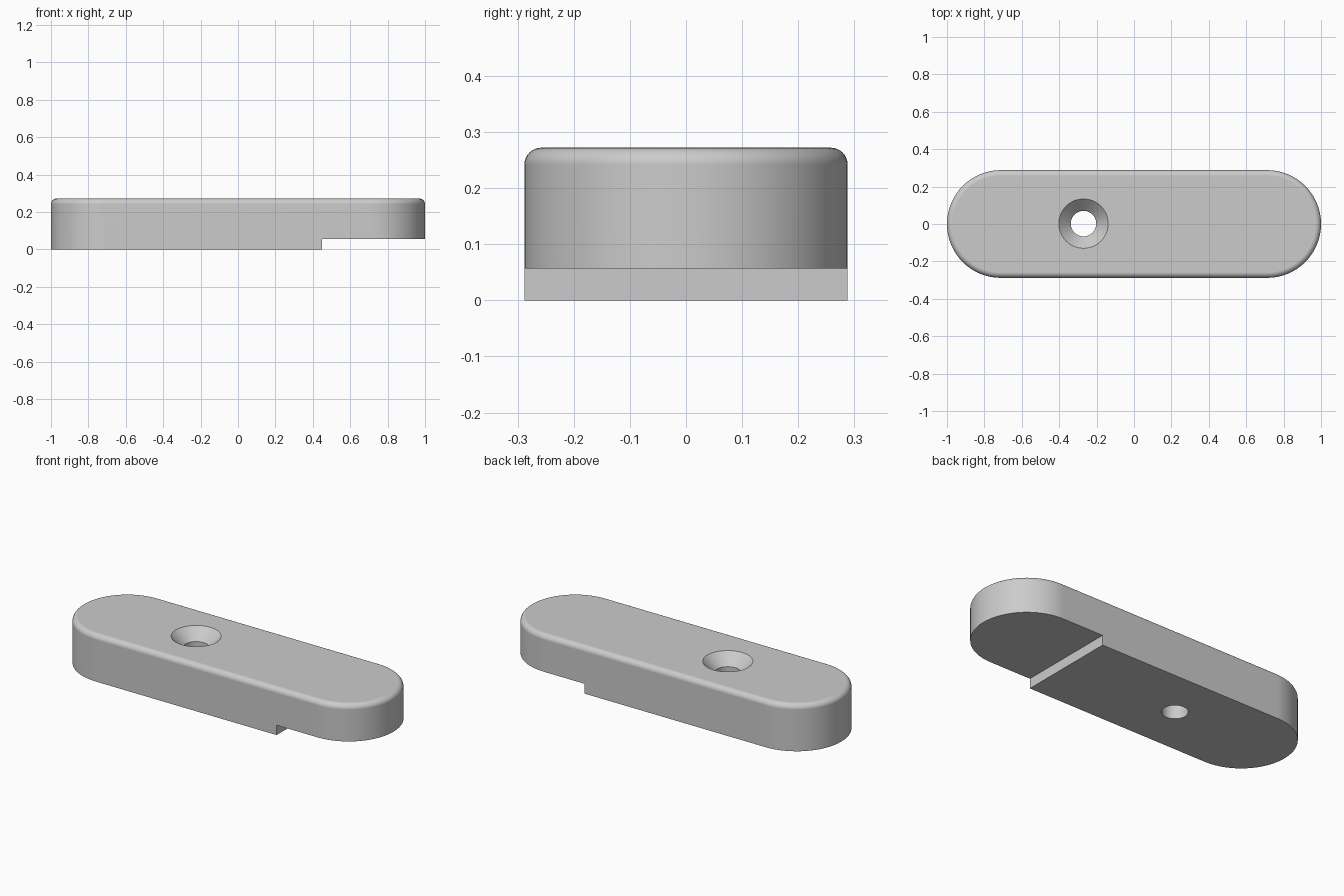
import bpy
import bmesh
import math

if "Cube" in bpy.data.objects:
    bpy.data.objects.remove(bpy.data.objects["Cube"])

HALF_L, HALF_W, HEIGHT, FILLET = 1.0, 0.288, 0.272, 0.03

grey = bpy.data.materials.new("plain grey")
grey.diffuse_color = (0.6, 0.6, 0.6, 1)
grey.use_nodes = True
grey.node_tree.nodes["Principled BSDF"].inputs["Base Color"].default_value = grey.diffuse_color


def stadium(radius, straight, z, cx=0.0, cy=0.0, n=32):
    """Ring of points: two half circles joined by straight sides."""
    pts = []
    for side, start in ((1, -math.pi / 2), (-1, math.pi / 2)):
        for i in range(n + 1):
            a = start + math.pi * i / n
            pts.append((cx + side * straight + radius * math.cos(a),
                        cy + radius * math.sin(a), z))
    return pts


def loft(name, rings):
    """Closed solid through a stack of rings, bottom to top."""
    bm = bmesh.new()
    loops = [[bm.verts.new(p) for p in ring] for ring in rings]
    for low, high in zip(loops, loops[1:]):
        for i in range(len(low)):
            j = (i + 1) % len(low)
            bm.faces.new((low[i], low[j], high[j], high[i]))
    bm.faces.new(loops[0][::-1])
    bm.faces.new(loops[-1])
    bmesh.ops.remove_doubles(bm, verts=bm.verts, dist=1e-5)
    bmesh.ops.recalc_face_normals(bm, faces=bm.faces)
    mesh = bpy.data.meshes.new(name)
    bm.to_mesh(mesh)
    bm.free()
    mesh.materials.append(grey)
    ob = bpy.data.objects.new(name, mesh)
    bpy.context.collection.objects.link(ob)
    return ob


# Round-ended bar with a filleted top edge
straight = HALF_L - HALF_W
rings = [stadium(HALF_W, straight, 0)]
for k in range(9):
    a = math.pi / 2 * k / 8
    rings.append(stadium(HALF_W - FILLET * (1 - math.cos(a)), straight,
                         HEIGHT - FILLET * (1 - math.sin(a))))
bar = loft("bar", rings)

# Countersunk screw hole
hole_profile = [(0.068, -0.1), (0.068, HEIGHT - 0.064),
                (0.132, HEIGHT), (0.182, HEIGHT + 0.05)]
hole = loft("screw_hole_cutter",
            [stadium(r, 0, z, -0.27, 0.002) for r, z in hole_profile])

# Step under the right end
step = loft("step_cutter", [[(0.45, -0.5, z), (1.2, -0.5, z),
                             (1.2, 0.5, z), (0.45, 0.5, z)]
                            for z in (-0.1, 0.057)])

bpy.context.view_layer.objects.active = bar
bar.select_set(True)
for cutter in (hole, step):
    cutter.hide_render = True
    mod = bar.modifiers.new(cutter.name, 'BOOLEAN')
    mod.operation = 'DIFFERENCE'
    mod.solver = 'EXACT'
    mod.object = cutter
    bpy.ops.object.modifier_apply(modifier=mod.name)
    bpy.data.objects.remove(cutter)

# Smooth walls and fillet, crisp edges, flat top
bpy.ops.object.shade_smooth_by_angle(angle=math.radians(30))
bar.modifiers.new("flat_top_shading", 'WEIGHTED_NORMAL').keep_sharp = True
